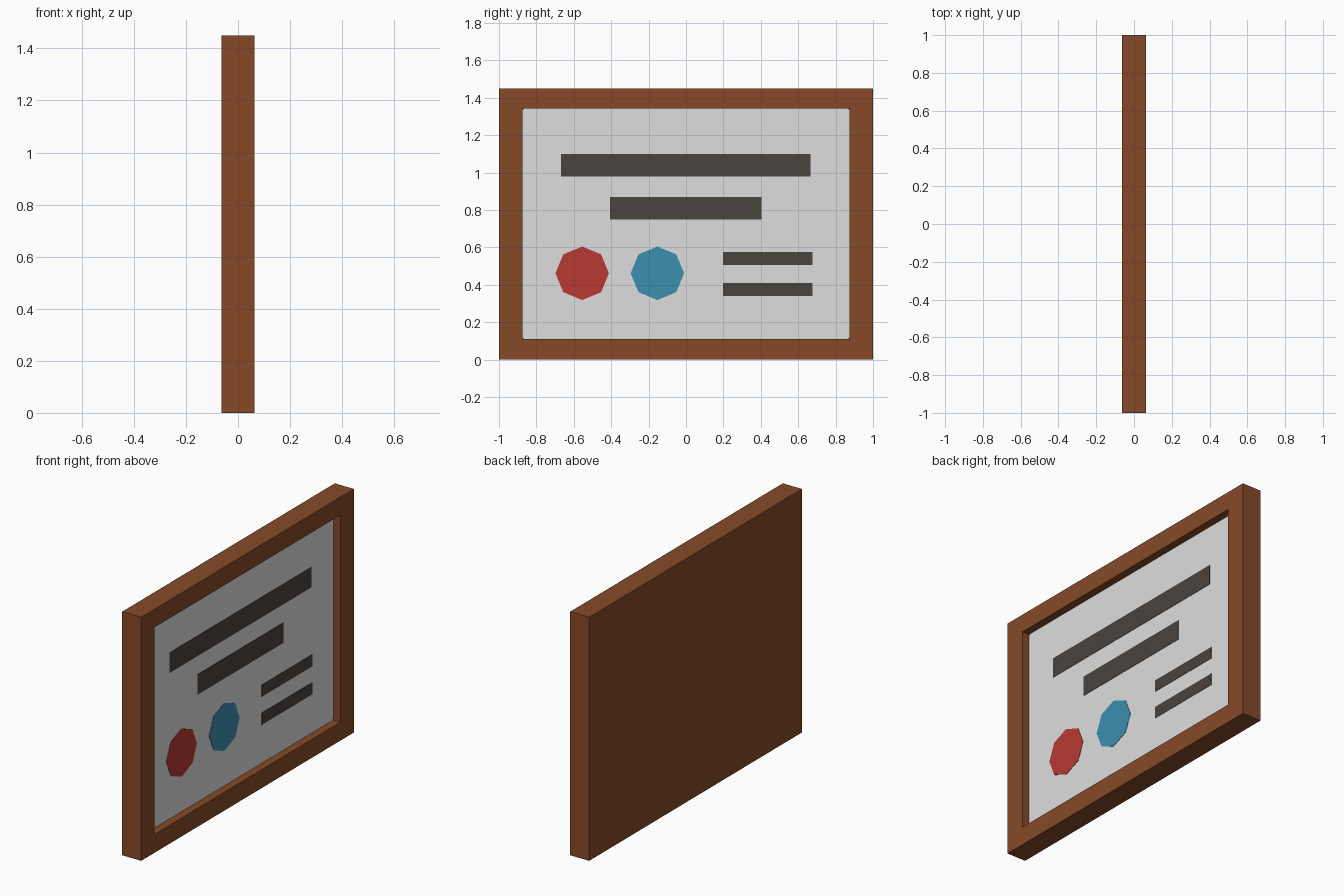
import bpy, bmesh, math

if "Cube" in bpy.data.objects:
    bpy.data.objects.remove(bpy.data.objects["Cube"])

HALF_T, W, H = 0.0625, 1.0, 1.45      # half thickness, half width, height
OPEN_Y, Z_LO, Z_HI = 0.875, 0.11, 1.342
FLOOR, PAPER = 0.010, 0.016           # recess floor and paper surface in x


def material(name, rgb):
    lin = [((c / 255 + 0.055) / 1.055) ** 2.4 for c in rgb]
    m = bpy.data.materials.new(name)
    m.diffuse_color = (*lin, 1)
    m.use_nodes = True
    m.node_tree.nodes["Principled BSDF"].inputs["Base Color"].default_value = m.diffuse_color
    return m


wood = material("brown_wood", (134, 74, 39))
white = material("paper_white", (222, 222, 222))
ink = material("dark_ink", (73, 67, 61))
red = material("red", (184, 57, 50))
blue = material("blue", (60, 143, 174))


def finish(name, bm, mat):
    bmesh.ops.recalc_face_normals(bm, faces=bm.faces)
    me = bpy.data.meshes.new(name)
    bm.to_mesh(me)
    bm.free()
    me.materials.append(mat)
    ob = bpy.data.objects.new(name, me)
    bpy.context.collection.objects.link(ob)
    return ob


def plate(name, outline, x0, x1, mat):
    """Extrude a (y, z) outline from x0 to x1."""
    bm = bmesh.new()
    face = bm.faces.new([bm.verts.new((x0, y, z)) for y, z in outline])
    ext = bmesh.ops.extrude_face_region(bm, geom=[face], use_keep_orig=True)
    for v in ext["geom"]:
        if isinstance(v, bmesh.types.BMVert):
            v.co.x = x1
    return finish(name, bm, mat)


def bar(name, y0, y1, z0, z1):
    plate(name, [(y0, z0), (y1, z0), (y1, z1), (y0, z1)], PAPER - 0.001, PAPER + 0.002, ink)


def seal(name, y, z, r, mat):
    pts = [(y + r * math.cos(i * math.pi / 4), z + r * math.sin(i * math.pi / 4)) for i in range(8)]
    plate(name, pts, PAPER - 0.001, PAPER + 0.002, mat)


# Frame: a box whose +x face is inset and sunk to form the recess
bm = bmesh.new()
bmesh.ops.create_cube(bm, size=1)
for v in bm.verts:
    v.co = (v.co.x * 2 * HALF_T, v.co.y * 2 * W, (v.co.z + 0.5) * H)
bm.normal_update()
front = max(bm.faces, key=lambda f: f.normal.x)
bmesh.ops.inset_region(bm, faces=[front], thickness=0.1)
for v in front.verts:
    v.co.y = math.copysign(OPEN_Y, v.co.y)
    v.co.z = Z_HI if v.co.z > H / 2 else Z_LO
sunk = bmesh.ops.extrude_discrete_faces(bm, faces=[front])["faces"][0]
for v in sunk.verts:
    v.co.x = FLOOR
finish("frame", bm, wood)

# Paper sheet with tiny clipped corners
c = 0.01
plate("paper", [(-OPEN_Y + c, Z_LO), (OPEN_Y - c, Z_LO), (OPEN_Y, Z_LO + c), (OPEN_Y, Z_HI - c),
                (OPEN_Y - c, Z_HI), (-OPEN_Y + c, Z_HI), (-OPEN_Y, Z_HI - c), (-OPEN_Y, Z_LO + c)],
      FLOOR, PAPER, white)

# Printed bars and seals
bar("title_bar", -0.668, 0.665, 0.98, 1.10)
bar("subtitle_bar", -0.406, 0.403, 0.75, 0.87)
bar("upper_line", 0.198, 0.677, 0.507, 0.577)
bar("lower_line", 0.198, 0.677, 0.34, 0.41)
seal("red_seal", -0.555, 0.462, 0.143, red)
seal("blue_seal", -0.153, 0.462, 0.143, blue)
